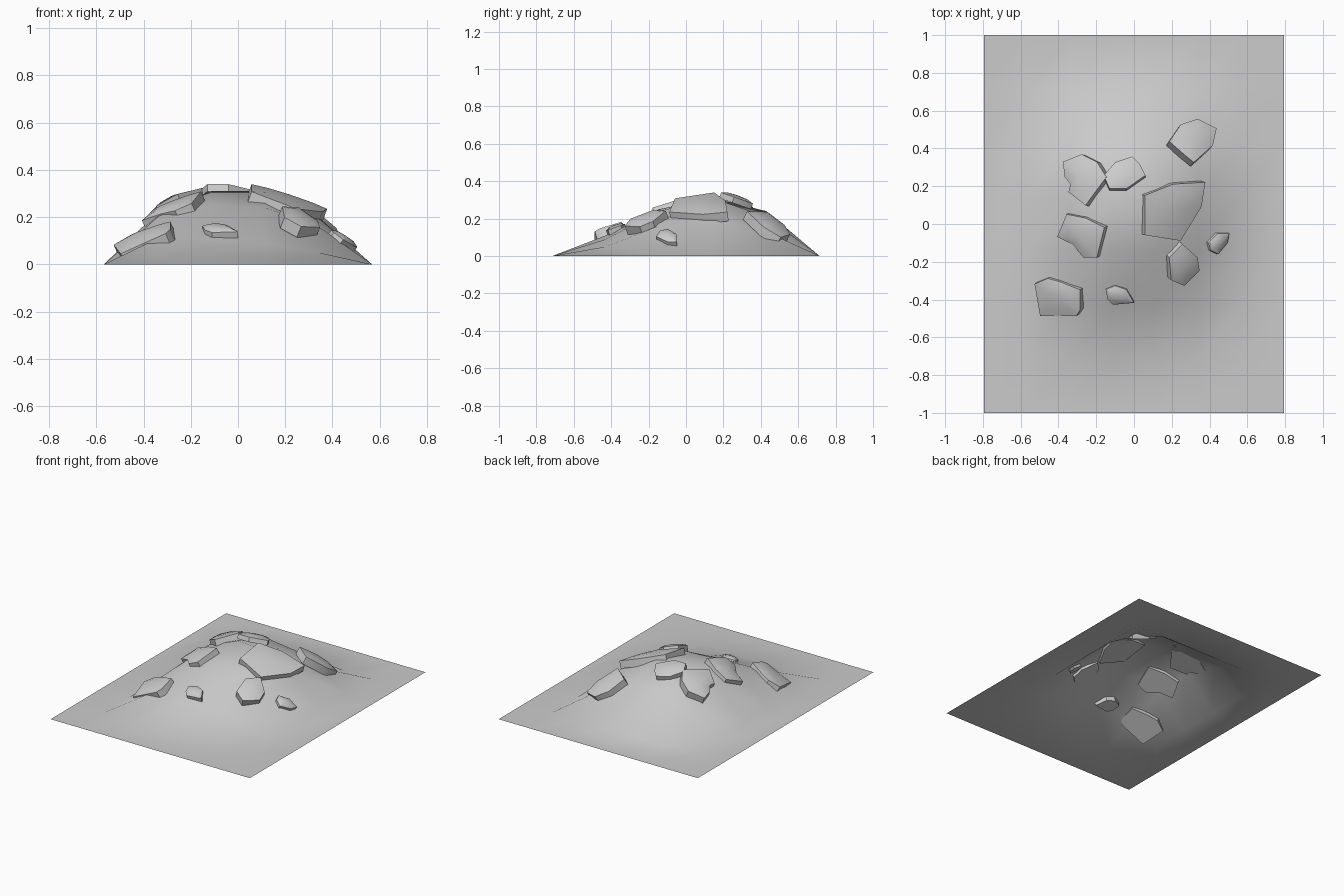
import bpy, bmesh
from mathutils import Vector

if "Cube" in bpy.data.objects:
    bpy.data.objects.remove(bpy.data.objects["Cube"])


def finish(bm, name, angle):
    bmesh.ops.recalc_face_normals(bm, faces=bm.faces)
    me = bpy.data.meshes.new(name)
    bm.to_mesh(me)
    bm.free()
    ob = bpy.data.objects.new(name, me)
    bpy.context.collection.objects.link(ob)
    bpy.ops.object.select_all(action='DESELECT')
    ob.select_set(True)
    bpy.context.view_layer.objects.active = ob
    bpy.ops.object.shade_smooth_by_angle(angle=angle)
    return ob


# Ground sheet: coarse 7 x 7 grid, inner 4 x 4 points raised into a mound
heights = [(.11, .11, .09, .05),
           (.20, .25, .24, .16),
           (.22, .31, .31, .20),
           (.15, .24, .21, .13)]
bm = bmesh.new()
grid = []
for j in range(8):
    row = []
    for i in range(8):
        z = heights[j - 2][i - 2] if 2 <= i <= 5 and 2 <= j <= 5 else 0
        row.append(bm.verts.new((-.795 + 1.59 * i / 7, -1 + 2 * j / 7, z)))
    grid.append(row)
for j in range(7):
    for i in range(7):
        bm.faces.new((grid[j][i], grid[j][i + 1], grid[j + 1][i + 1], grid[j + 1][i]))
finish(bm, "ground_mound", 1.2)


# Flat stone slab: outline seen from above, laid on a tilted plane
def slab(name, outline, z, gx, gy, thick=.06):
    n = len(outline)
    cx = sum(p[0] for p in outline) / n
    cy = sum(p[1] for p in outline) / n
    normal = Vector((-gx, -gy, 1)).normalized()
    centre = Vector((cx, cy, z))
    rim = [Vector((x, y, z + gx * (x - cx) + gy * (y - cy))) for x, y in outline]
    bm = bmesh.new()
    bottom = [bm.verts.new(p - normal * thick) for p in rim]
    top = [bm.verts.new(p - normal * .008) for p in rim]
    crown = [bm.verts.new(p.lerp(centre, .4) + normal * .004) for p in rim]
    for a, b in ((bottom, top), (top, crown)):
        for i in range(n):
            k = (i + 1) % n
            bm.faces.new((a[i], a[k], b[k], b[i]))
    peak = bm.verts.new(centre + normal * .007)
    for i in range(n):
        bm.faces.new((crown[i], crown[(i + 1) % n], peak))
    bm.faces.new(bottom[::-1])
    finish(bm, name, .6)


slab("slab_back_left", [(-.38, .33), (-.28, .37), (-.20, .33), (-.15, .25),
                        (-.26, .10), (-.35, .17), (-.34, .21), (-.37, .25)], .268, .45, -.15)
slab("slab_summit", [(-.16, .26), (-.10, .33), (-.01, .36), (.03, .32),
                     (.06, .26), (-.04, .19), (-.13, .19)], .318, 0, -.35, .04)
slab("slab_left", [(-.36, .05), (-.26, .03), (-.16, -.02), (-.20, -.18),
                   (-.27, -.18), (-.33, -.11), (-.41, -.07)], .25, .45, .2)
slab("slab_back_right", [(.19, .44), (.25, .53), (.34, .56), (.44, .51),
                         (.42, .42), (.32, .33), (.27, .37)], .185, -.4, -.5)
slab("slab_large_right", [(.06, .15), (.21, .21), (.38, .22), (.36, .09),
                          (.25, -.09), (.06, -.06)], .28, -.36, .15)
slab("stone_front", [(-.15, -.35), (-.10, -.33), (-.04, -.35), (0, -.42),
                     (-.11, -.43), (-.14, -.40)], .16, 0, .35)
slab("stone_front_right", [(.19, -.18), (.26, -.11), (.34, -.18), (.35, -.25),
                           (.27, -.33), (.20, -.30)], .205, -.4, .35)
slab("stone_right", [(.40, -.10), (.45, -.05), (.51, -.05), (.50, -.10),
                     (.45, -.16), (.41, -.14)], .115, -.7, .1, .05)
slab("slab_front_left", [(-.53, -.32), (-.46, -.29), (-.39, -.31), (-.29, -.35),
                         (-.29, -.46), (-.31, -.49), (-.50, -.49)], .13, .45, .3)
